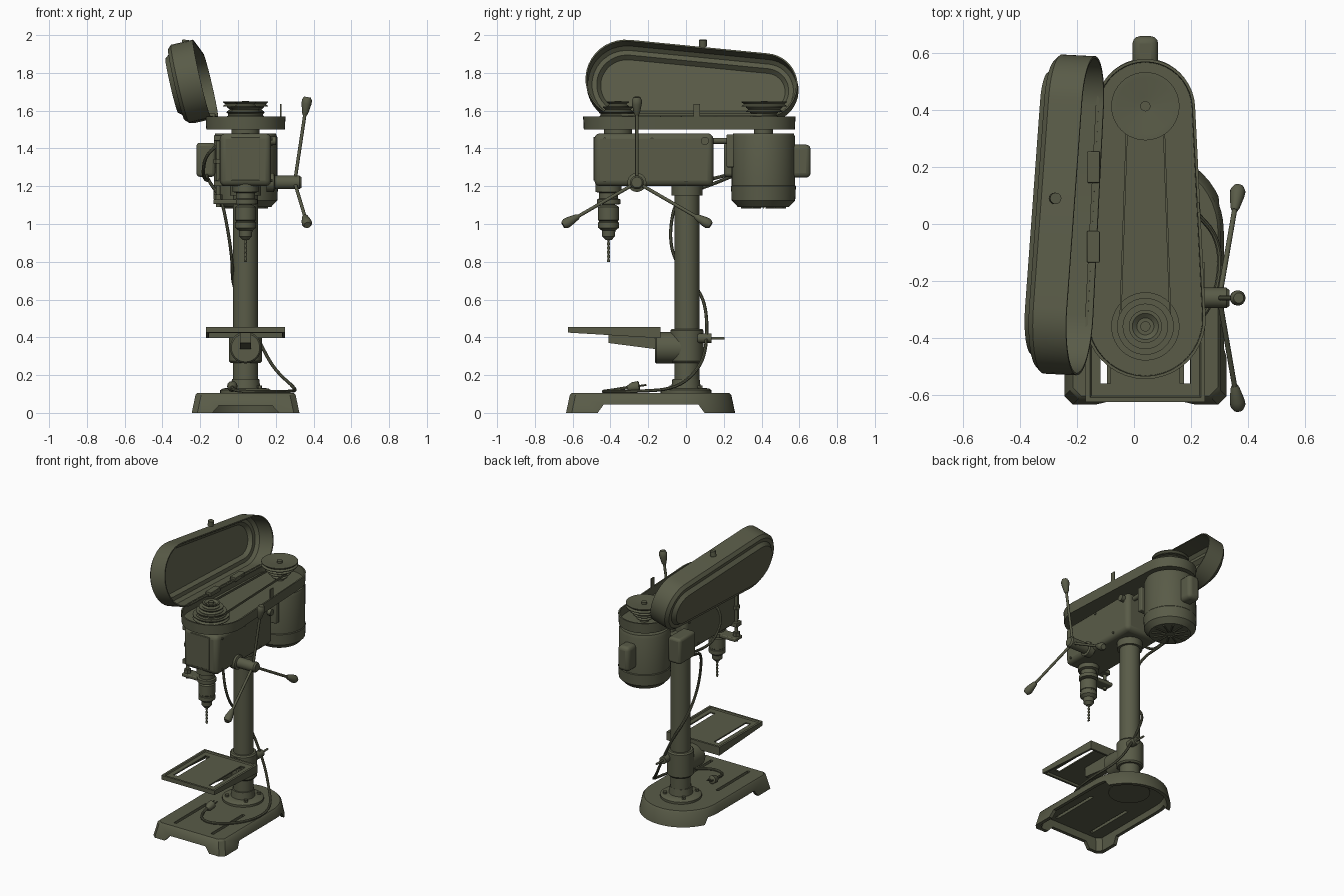
import bpy, bmesh, math
from math import sin, cos, pi, radians
from mathutils import Vector, Matrix

cube = bpy.data.objects.get("Cube")
if cube:
    bpy.data.objects.remove(cube)

olive = bpy.data.materials.new("olive_paint")
olive.use_nodes = True
colour = (0.1, 0.105, 0.064, 1)
olive.diffuse_color = colour
olive.node_tree.nodes["Principled BSDF"].inputs["Base Color"].default_value = colour

CX = 0.04       # centre plane of the machine
parts = []


def add(name, mesh):
    ob = bpy.data.objects.new(name, mesh)
    bpy.context.collection.objects.link(ob)
    mesh.materials.clear()
    mesh.materials.append(olive)
    parts.append(ob)
    return ob


def loft(name, rings, closed=False):
    """Skin equal-length rings; cap both ends, or join last to first."""
    bm = bmesh.new()
    vs = [[bm.verts.new(p) for p in ring] for ring in rings]
    pairs = list(zip(vs, vs[1:] + vs[:1])) if closed else list(zip(vs, vs[1:]))
    n = len(vs[0])
    for a, b in pairs:
        for i in range(n):
            j = (i + 1) % n
            bm.faces.new((a[i], a[j], b[j], b[i]))
    if not closed:
        bm.faces.new(vs[0][::-1])
        bm.faces.new(vs[-1])
    bmesh.ops.recalc_face_normals(bm, faces=bm.faces)
    mesh = bpy.data.meshes.new(name)
    bm.to_mesh(mesh)
    bm.free()
    return add(name, mesh)


def lathe(name, p0, direction, profile, n=32):
    """Turn (radius, distance) pairs about an axis from p0."""
    q = Vector(direction).to_track_quat('Z', 'Y')
    return loft(name, [[Vector(p0) + q @ Vector((r * cos(2 * pi * i / n), r * sin(2 * pi * i / n), h))
                        for i in range(n)] for r, h in profile])


def rod(name, p0, p1, r, n=16):
    d = Vector(p1) - Vector(p0)
    return lathe(name, p0, d, [(r, 0), (r, d.length)], n)


def baked(ob):
    return bpy.data.meshes.new_from_object(ob.evaluated_get(bpy.context.evaluated_depsgraph_get()))


def box(name, x, y, z, bevel=0):
    ring = [(x[0], y[0]), (x[1], y[0]), (x[1], y[1]), (x[0], y[1])]
    ob = loft(name, [[(a, b, h) for a, b in ring] for h in z])
    if bevel:
        m = ob.modifiers.new("round", 'BEVEL')
        m.width, m.segments = bevel, 3
    return ob


def cut(ob, *cutters):
    for c in cutters:
        m = ob.modifiers.new("cut", 'BOOLEAN')
        m.operation, m.solver, m.object = 'DIFFERENCE', 'EXACT', c
        bpy.context.view_layer.update()
        ob.data = baked(ob)
        ob.modifiers.clear()
        parts.remove(c)
        bpy.data.objects.remove(c)


def cable(name, pts, r):
    cu = bpy.data.curves.new(name, 'CURVE')
    cu.dimensions, cu.bevel_depth, cu.bevel_resolution = '3D', r, 2
    sp = cu.splines.new('NURBS')
    sp.points.add(len(pts) - 1)
    for p, co in zip(sp.points, pts):
        p.co = (*co, 1)
    sp.use_endpoint_u, sp.order_u, sp.resolution_u = True, 3, 6
    tmp = bpy.data.objects.new(name + "_path", cu)
    bpy.context.collection.objects.link(tmp)
    bpy.context.view_layer.update()
    mesh = baked(tmp)
    bpy.data.objects.remove(tmp)
    add(name, mesh)


def capsule(z, off=0, y1=-0.333, r1=0.212, y2=0.405, r2=0.175, n=20):
    """Tapered round-ended outline at height z, shrunk by off."""
    a = math.asin((r1 - r2) / (y2 - y1))
    rear = [(y2, r2, a + (pi - 2 * a) * i / n) for i in range(n + 1)]
    front = [(y1, r1, pi - a + (pi + 2 * a) * i / n) for i in range(n + 1)]
    return [(CX + (r - off) * cos(t), y + (r - off) * sin(t), z) for y, r, t in rear + front]


# Base: hollow, square in front and round behind
def base_ring(z, o):
    r, f = 0.285 - o, -0.635 + o
    pts = [(-r + 0.03, f), (r - 0.03, f), (r, f + 0.03)]
    pts += [(r * cos(pi * i / 24), -0.025 + r * sin(pi * i / 24)) for i in range(25)]
    pts.append((-r, f + 0.03))
    return [(CX + x, y, z) for x, y in pts]


base = loft("base", [base_ring(z, o) for z, o in
                     [(0.085, 0.04), (0, 0.025), (0, 0), (0.095, 0.02), (0.105, 0.03)]])
front_arch = loft("front_arch", [[(CX + x, y, z) for x, z in
                  [(-0.185, -0.01), (0.185, -0.01), (0.14, 0.04), (-0.14, 0.04)]] for y in (-0.7, -0.55)])
side_arch = loft("side_arch", [[(x, y, z) for y, z in
                 [(-0.475, -0.01), (0.105, -0.01), (0.065, 0.045), (-0.435, 0.045)]] for x in (-0.5, 0.5)])
cut(base, front_arch, side_arch)
for s in (-1, 1):
    cut(base, box("slot", (CX + s * 0.146 - 0.011, CX + s * 0.146 + 0.011), (-0.56, -0.2), (0.03, 0.2)))

# Column with its foot flange and bolts
lathe("column_flange", (CX, 0, 0.08), (0, 0, 1),
      [(0.135, 0), (0.135, 0.04), (0.12, 0.05), (0.078, 0.052), (0.072, 0.1), (0.066, 0.1)])
rod("column", (CX, 0.005, 0.1), (CX, 0.005, 1.25), 0.066, 32)
for k in range(4):
    t = pi / 4 + k * pi / 2
    p = (CX + 0.105 * cos(t), 0.105 * sin(t))
    rod("flange_bolt", (*p, 0.12), (*p, 0.145), 0.014, 6)


# Work table: rimmed plate with a skirt that deepens to the rear
def table_ring(o, z=None):
    pts = [(-0.21 + o, -0.625 + o), (0.21 - o, -0.625 + o), (0.21 - o, -0.135 - o), (-0.21 + o, -0.135 - o)]
    return [(CX + x, y, 0.425 - 0.06 * (y + 0.625) if z is None else z) for x, y in pts]


table = loft("table", [table_ring(0.02, 0.438), table_ring(0.015), table_ring(0),
                       table_ring(0, 0.455), table_ring(0.015, 0.455), table_ring(0.02, 0.447)])
for s in (-1, 1):
    cut(table, box("slot", (CX + s * 0.14 - 0.018, CX + s * 0.14 + 0.018), (-0.56, -0.2), (0.3, 0.5)))
loft("table_arm", [[(x, y, z) for y, z in [(-0.41, 0.44), (-0.41, 0.37), (-0.14, 0.335), (-0.14, 0.44)]]
                   for x in (CX - 0.03, CX + 0.03)])
lathe("table_pivot", (CX, -0.165, 0.345), (0, 1, 0), [(0.075, 0), (0.083, 0.008), (0.083, 0.17)])
lathe("table_collar", (CX, 0.005, 0.265), (0, 0, 1), [(0.08, 0), (0.088, 0.01), (0.088, 0.17), (0.08, 0.18)])
rod("table_lock_boss", (CX + 0.05, 0.06, 0.395), (CX + 0.05, 0.135, 0.395), 0.026)
rod("table_lock_handle", (CX + 0.05, 0.1, 0.395), (CX + 0.05, 0.205, 0.395), 0.007)

# Head casting with panels and screws
box("head", (CX - 0.135, CX + 0.135), (-0.485, 0.145), (1.2, 1.48), 0.03)
box("head_front_panel", (CX - 0.075, CX + 0.075), (-0.491, -0.47), (1.23, 1.46), 0.004)
rod("head_column_socket", (CX, 0.005, 1.15), (CX, 0.005, 1.25), 0.082, 32)
for y, z in [(-0.43, 1.45), (-0.43, 1.23), (0.0, 1.23), (-0.18, 1.45), (0.1, 1.42)]:
    rod("head_screw", (CX - 0.142, y, z), (CX + 0.142, y, z), 0.008, 10)
rod("spindle_neck", (CX, -0.36, 1.47), (CX, -0.36, 1.52), 0.075, 32)

# Quill, chuck and twisted bit
Q = (CX, -0.41, 1.22)
lathe("quill", Q, (0, 0, -1), [(0.068, 0), (0.068, 0.05), (0.05, 0.055), (0.05, 0.085), (0.062, 0.09),
                               (0.062, 0.115), (0.035, 0.118), (0.035, 0.14)])
lathe("chuck", Q, (0, 0, -1), [(0.04, 0.12), (0.055, 0.13), (0.055, 0.2), (0.051, 0.203), (0.051, 0.21),
                               (0.055, 0.213), (0.055, 0.24), (0.036, 0.255), (0.034, 0.285), (0.016, 0.305)])
loft("drill_bit", [[(CX + 0.009 * cos(u) * cos(w) - 0.005 * sin(u) * sin(w),
                     -0.41 + 0.009 * cos(u) * sin(w) + 0.005 * sin(u) * cos(w), 0.93 - 0.13 * k / 40)
                    for u in [2 * pi * i / 10 for i in range(10)]]
                   for k in range(41) for w in [k * 0.45]])

# Depth stop beside the head
rod("depth_rod", (-0.105, -0.42, 1.09), (-0.105, -0.42, 1.47), 0.012)
box("depth_clamp", (-0.13, CX + 0.05), (-0.45, -0.37), (1.105, 1.13), 0.006)
for z in (1.2, 1.44):
    box("depth_bracket", (-0.128, -0.07), (-0.45, -0.39), (z, z + 0.03), 0.004)
for z in (1.13, 1.32):
    rod("depth_nut", (-0.105, -0.42, z), (-0.105, -0.42, z + 0.025), 0.024, 6)

# Feed hub and three spoked handles
HY, HZ = -0.26, 1.22
lathe("feed_hub", (0.15, HY, HZ), (1, 0, 0), [(0.05, 0), (0.05, 0.04), (0.036, 0.045), (0.036, 0.175), (0.028, 0.185)])
for k in range(3):
    t = k * 2 * pi / 3
    d = Vector((0.15, sin(t), cos(t))).normalized()
    o = Vector((0.3, HY, HZ))
    rod("feed_spoke", o, o + d * 0.39, 0.009, 12)
    lathe("feed_knob", o, d, [(0.011, 0.36), (0.016, 0.37), (0.026, 0.42), (0.027, 0.44), (0.018, 0.457)], 16)

# Pulley tray, stepped pulleys and belt
loft("pulley_tray", [capsule(1.5, 0.004), capsule(1.57), capsule(1.57, 0.01), capsule(1.515, 0.012)])


def pulley(name, y, radii):
    prof = [(0.03, -0.02), (0.03, 0)]
    for i, r in enumerate(radii):
        h = i * 0.028
        prof += [(r, h), (r, h + 0.004), (r - 0.013, h + 0.013), (r, h + 0.024), (r, h + 0.028)]
    lathe(name, (CX, y, 1.537), (0, 0, 1), prof + [(min(0.1, radii[-1] - 0.012), 0.112), (0.03, 0.1)], 40)
    rod(name + "_shaft", (CX, y, 1.46), (CX, y, 1.652), 0.018)


pulley("spindle_pulley", -0.36, [0.12, 0.1, 0.08, 0.058])
pulley("motor_pulley", 0.414, [0.052, 0.074, 0.097, 0.12])
fit = dict(y1=-0.36, r1=0.092, y2=0.414, r2=0.066)
loft("belt", [capsule(z, o, **fit) for z, o in [(1.571, 0), (1.584, 0), (1.584, 0.007), (1.571, 0.007)]], True)

# Open lid: same outline as the tray, swung about its left edge
outer = [(0, 0), (0.12, 0), (0.14, 0.02), (0.14, 0.045), (0.165, 0.065)]
inner = [(h - (0.008 if h else 0), o + 0.008) for h, o in outer]
lid = loft("lid", [capsule(1.57 + h, o) for h, o in inner[::-1] + outer])
taper = math.asin((0.212 - 0.175) / 0.738)
hinge = Matrix.Translation((-0.165, -0.333, 1.57))
swing = hinge @ Matrix.Rotation(radians(-103), 4, Vector((sin(taper), cos(taper), 0))) @ hinge.inverted()
lid.data.transform(Matrix.Translation((0.02, 0, 0)) @ swing)
for y in (0.2, -0.08):
    box("lid_hinge", (-0.165, -0.12), (y - 0.055, y + 0.055), (1.555, 1.585), 0.004)
rod("lid_knob", (-0.28, 0.09, 1.94), (-0.275, 0.09, 1.975), 0.02)
box("lid_latch", (0.222, 0.23), (0.04, 0.075), (1.54, 1.635))

# Motor with ribbed end bell, junction cover and mount
lathe("motor", (CX, 0.41, 1.09), (0, 0, 1), [(0.135, 0), (0.168, 0.035), (0.172, 0.11), (0.168, 0.115),
                                             (0.168, 0.37), (0.16, 0.39), (0.05, 0.39), (0.05, 0.42)], 48)
for k in range(12):
    t = k * pi / 6
    u = Vector((cos(t), sin(t), 0))
    c = Vector((CX, 0.41, 1.088))
    rod("motor_vent_rib", c + u * 0.03, c + u * 0.12, 0.006, 6)
box("junction_cover", (CX - 0.045, CX + 0.045), (0.55, 0.66), (1.245, 1.42), 0.025)
box("motor_plate", (CX - 0.11, CX + 0.11), (0.215, 0.255), (1.3, 1.475), 0.006)
for x in (-0.08, 0.08):
    rod("motor_slide_rod", (CX + x, 0.08, 1.44), (CX + x, 0.24, 1.44), 0.016)
rod("tension_knob", (CX + 0.13, 0.1, 1.44), (CX + 0.16, 0.1, 1.44), 0.022)

# Switch box, power cord and plug
box("switch_box", (-0.22, -0.12), (0.2, 0.38), (1.25, 1.43), 0.018)
box("switch_box_arm", (-0.15, -0.06), (0.22, 0.3), (1.3, 1.4))
cable("power_cord", [(-0.17, 0.26, 1.26), (-0.14, 0.12, 1.2), (-0.09, -0.05, 1.15), (-0.05, -0.09, 0.95),
                     (-0.03, -0.06, 0.8), (-0.03, 0.05, 0.68), (0.03, 0.11, 0.56), (0.13, 0.11, 0.34),
                     (0.2, 0.06, 0.22), (0.31, -0.06, 0.125), (0.29, -0.28, 0.113), (0.12, -0.45, 0.113),
                     (-0.03, -0.42, 0.115), (-0.03, -0.3, 0.135)], 0.009)
cable("switch_cord", [(-0.1, -0.2, 1.42), (-0.17, -0.18, 1.38), (-0.19, -0.05, 1.25), (-0.15, 0.1, 1.22),
                      (-0.17, 0.25, 1.27)], 0.009)
lathe("plug", (-0.03, -0.31, 0.132), (0, 1, 0.15), [(0.012, 0), (0.026, 0.025), (0.028, 0.06), (0.02, 0.065)], 12)
for s in (-1, 1):
    rod("plug_pin", (-0.03 + s * 0.012, -0.25, 0.142), (-0.03 + s * 0.012, -0.21, 0.148), 0.005, 8)

# Smooth shading with sharp edges kept
bpy.ops.object.select_all(action='DESELECT')
for ob in parts:
    ob.select_set(True)
bpy.context.view_layer.objects.active = parts[0]
bpy.ops.object.shade_smooth_by_angle(angle=radians(35))
